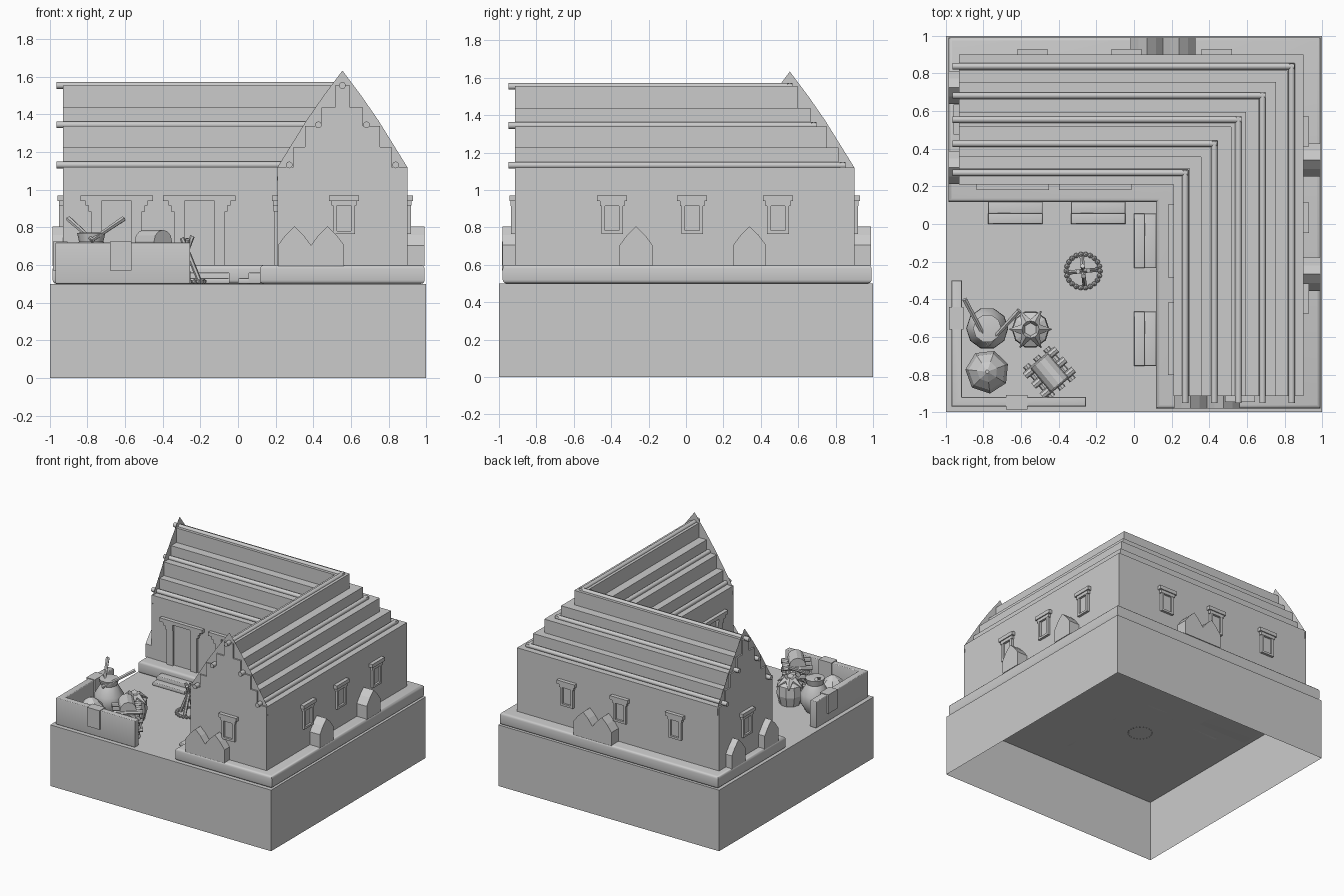
import bpy, bmesh, math, random
from mathutils import Matrix, Vector

random.seed(4)
if "Cube" in bpy.data.objects:
    bpy.data.objects.remove(bpy.data.objects["Cube"])

clay = bpy.data.materials.new("plain_grey_clay")
clay.use_nodes = True
clay.diffuse_color = (0.6, 0.6, 0.6, 1)
clay.node_tree.nodes["Principled BSDF"].inputs["Base Color"].default_value = (0.6, 0.6, 0.6, 1)


def finish(name, bm, loc=(0, 0, 0), turn=0, smooth=False):
    mesh = bpy.data.meshes.new(name)
    bmesh.ops.recalc_face_normals(bm, faces=bm.faces)
    bm.to_mesh(mesh)
    bm.free()
    mesh.materials.append(clay)
    ob = bpy.data.objects.new(name, mesh)
    bpy.context.collection.objects.link(ob)
    ob.location = loc
    ob.rotation_euler.z = math.radians(turn)
    if smooth:
        bpy.ops.object.select_all(action="DESELECT")
        ob.select_set(True)
        bpy.context.view_layer.objects.active = ob
        bpy.ops.object.shade_smooth_by_angle(angle=math.radians(40))


def box(bm, x0, x1, y0, y1, z0, z1):
    m = Matrix.Translation(((x0 + x1) / 2, (y0 + y1) / 2, (z0 + z1) / 2))
    bmesh.ops.create_cube(bm, size=1, matrix=m @ Matrix.Diagonal((x1 - x0, y1 - y0, z1 - z0, 1)))


def rod(bm, a, b, r0, r1=None, sides=10):
    a, b = Vector(a), Vector(b)
    d = b - a
    m = Matrix.Translation((a + b) / 2) @ d.to_track_quat("Z", "Y").to_matrix().to_4x4()
    bmesh.ops.create_cone(bm, cap_ends=True, segments=sides, radius1=r0,
                          radius2=r0 if r1 is None else r1, depth=d.length, matrix=m)


def prism(bm, points, push):
    face = bm.faces.new([bm.verts.new(p) for p in points])
    new = bmesh.ops.extrude_face_region(bm, geom=[face])["geom"]
    bmesh.ops.translate(bm, vec=push, verts=[v for v in new if isinstance(v, bmesh.types.BMVert)])


def round_level_edges(bm, width):
    # Rounds only the horizontal rims, so corners stay square in plan
    bmesh.ops.recalc_face_normals(bm, faces=bm.faces)
    level = [e for e in bm.edges if abs(e.verts[0].co.z - e.verts[1].co.z) < 1e-5]
    bmesh.ops.bevel(bm, geom=level, offset=width, segments=3, profile=0.5, affect="EDGES")


def lathe(bm, profile, sides):
    rings = [[bm.verts.new((r * math.cos(k * math.tau / sides), r * math.sin(k * math.tau / sides), z))
              for k in range(sides)] for r, z in profile]
    for low, high in zip(rings, rings[1:]):
        for k in range(sides):
            n = (k + 1) % sides
            bm.faces.new((low[k], low[n], high[n], high[k]))
    bm.faces.new(rings[0])
    bm.faces.new(rings[-1])


# Both wings share one ridge centre line; each L layer is a band around it
RIDGE = 0.555
WEST, SOUTH = -0.93, -0.915


def l_layer(bm, half, z0, z1, west=WEST, south=SOUTH):
    a, b = RIDGE - half, RIDGE + half
    outline = [(west, a), (a, a), (a, south), (b, south), (b, b), (west, b)]
    prism(bm, [(x, y, z0) for x, y in outline], (0, 0, z1 - z0))


# Hollow ground block, open underneath, and the plinth on it
bm = bmesh.new()
box(bm, -1, 1, -1, 1, 0, 0.5)
underside = min(bm.faces, key=lambda f: f.calc_center_median().z)
bmesh.ops.delete(bm, geom=[underside], context="FACES_ONLY")
finish("ground_block", bm)
bm = bmesh.new()
l_layer(bm, 0.437, 0.5, 0.6, -0.985, -0.98)
round_level_edges(bm, 0.02)
finish("plinth", bm, smooth=True)

# Walls and stepped roof
for name, half, z0, z1 in [("walls", 0.345, 0.59, 1.12), ("lower_roof_tier", 0.26, 1.12, 1.227),
                           ("middle_roof_tier", 0.2, 1.227, 1.338), ("upper_roof_tier", 0.11, 1.338, 1.437),
                           ("ridge_roof_tier", 0.04, 1.437, 1.555)]:
    bm = bmesh.new()
    l_layer(bm, half, z0, z1)
    finish(name, bm)

# Round roof poles that follow the bend of the house
for i, (d, z) in enumerate([(-0.283, 1.132), (-0.128, 1.345), (0, 1.554), (0.128, 1.345), (0.283, 1.132)]):
    bm = bmesh.new()
    c = RIDGE + d
    rod(bm, (-0.965, c, z), (c + 0.015, c, z), 0.018)
    rod(bm, (c, -0.95, z), (c, c + 0.015, z), 0.018)
    finish(f"roof_pole_{i + 1}", bm, smooth=True)

# Paper-thin pointed gable sheets just behind the stepped ends
half_gable = [(0.347, 1.05), (0.345, 1.12), (0.19, 1.37), (0.1, 1.5)]
gable = [(-u, z) for u, z in half_gable] + [(0, 1.633)] + half_gable[::-1]
bm = bmesh.new()
bm.faces.new([bm.verts.new((RIDGE + u, SOUTH + 0.012, z)) for u, z in gable])
finish("front_gable_sheet", bm)
bm = bmesh.new()
bm.faces.new([bm.verts.new((WEST + 0.012, RIDGE + u, z)) for u, z in gable])
finish("side_gable_sheet", bm)


# Windows and doors: lintel, corbels and jambs on a shallow panel
def window(name, x, y, turn):
    bm = bmesh.new()
    box(bm, -0.08, 0.08, -0.03, 0.01, 0.94, 0.97)
    box(bm, -0.066, 0.066, -0.022, 0.01, 0.915, 0.94)
    box(bm, -0.045, 0.045, -0.004, 0.01, 0.78, 0.93)
    box(bm, -0.058, 0.058, -0.02, 0.01, 0.765, 0.782)
    for s in (-1, 1):
        u = sorted((s * 0.038, s * 0.058))
        box(bm, *u, -0.02, 0.01, 0.78, 0.92)
    finish(name, bm, (x, y, 0), turn)


def door(name, x, y, turn, step_shift):
    bm = bmesh.new()
    box(bm, -0.193, 0.193, -0.03, 0.01, 0.94, 0.97)
    for s in (-1, 1):
        for inner, outer, depth, z0, z1 in [(0.08, 0.165, 0.025, 0.915, 0.94),
                                            (0.08, 0.15, 0.022, 0.885, 0.915),
                                            (0.08, 0.135, 0.018, 0.6, 0.885)]:
            box(bm, *sorted((s * inner, s * outer)), -depth, 0.01, z0, z1)
    finish(name, bm, (x, y, 0), turn)
    # Two rounded steps from the yard up to the plinth
    bm = bmesh.new()
    c = step_shift
    box(bm, c - 0.145, c + 0.145, -0.155, -0.09, 0.5, 0.56)
    box(bm, c - 0.145, c + 0.145, -0.21, -0.15, 0.5, 0.53)
    round_level_edges(bm, 0.008)
    finish(name + "_steps", bm, (x, y, 0), turn, smooth=True)


INNER, OUTER = RIDGE - 0.345, RIDGE + 0.345
window("front_window", RIDGE + 0.008, SOUTH, 0)
window("west_window", WEST, RIDGE, -90)
for i, (e, b) in enumerate(zip((-0.395, 0.033, 0.492), (-0.54, -0.04, 0.44))):
    window(f"east_window_{i + 1}", OUTER, e, 90)
    window(f"back_window_{i + 1}", b, OUTER, 180)
for i, (n, e) in enumerate(zip((-0.645, -0.205), (-0.09, -0.61))):
    door(f"north_yard_door_{i + 1}", n, INNER, 0, 0.015)
    door(f"east_yard_door_{i + 1}", INNER, e, -90, 0)

# Pointed-arch buttresses standing on the plinth against the outer walls
half_arch = [(0.088, 0), (0.088, 0.11), (0.047, 0.165)]
arch = [(-u, z) for u, z in half_arch] + [(0, 0.21)] + half_arch[::-1]
for i, (x, y, turn) in enumerate([(0.3, -0.88, 0), (0.476, -0.88, 0), (0.89, -0.267, 90), (0.89, 0.34, 90),
                                  (0.07, 0.89, 180), (0.24, 0.89, 180), (-0.885, 0.725, -90),
                                  (-0.885, 0.3, -90)]):
    bm = bmesh.new()
    prism(bm, [(u, 0, z) for u, z in arch], (0, -0.1, 0))
    finish(f"arched_buttress_{i + 1}", bm, (x, y, 0.595), turn)

# Low yard wall with two patched blocks
bm = bmesh.new()
prism(bm, [(x, y, 0.5) for x, y in [(-0.97, -0.97), (-0.255, -0.97), (-0.255, -0.92), (-0.915, -0.92),
                                    (-0.915, -0.3), (-0.97, -0.3)]], (0, 0, 0.22))
round_level_edges(bm, 0.008)
finish("yard_wall", bm, smooth=True)
bm = bmesh.new()
box(bm, -0.68, -0.565, -0.985, -0.91, 0.57, 0.725)
box(bm, -0.982, -0.905, -0.56, -0.44, 0.57, 0.725)
finish("yard_wall_blocks", bm)

# Fire pit: stone ring and leaning sticks
bm = bmesh.new()
for k in range(22):
    a = k * math.tau / 22
    m = Matrix.Translation((0.09 * math.cos(a), 0.09 * math.sin(a), 0.512))
    bmesh.ops.create_icosphere(bm, subdivisions=1, radius=0.015, matrix=m)
finish("fire_ring", bm, (-0.27, -0.25, 0))
bm = bmesh.new()
for k in range(4):
    a = k * math.tau / 4 + 0.1
    foot = Vector((0.07 * math.cos(a), 0.07 * math.sin(a), 0.505))
    rod(bm, foot, (-foot.x * 0.4, -foot.y * 0.4, 0.73 + random.random() * 0.06), 0.013, sides=6)
finish("fire_sticks", bm, (-0.27, -0.25, 0))

# Big jar with two stirring paddles
bm = bmesh.new()
lathe(bm, [(0.07, 0), (0.112, 0.07), (0.11, 0.15), (0.065, 0.225), (0.075, 0.27), (0.06, 0.272)], 10)
finish("big_jar", bm, (-0.78, -0.555, 0.5), smooth=True)
bm = bmesh.new()
rod(bm, (-0.77, -0.645, 0.73), (-0.9, -0.4, 0.845), 0.01, 0.015, 6)
rod(bm, (-0.78, -0.645, 0.73), (-0.61, -0.46, 0.845), 0.01, 0.015, 6)
finish("jar_paddles", bm)

# Basket filled with broad pointed leaves
bm = bmesh.new()
lathe(bm, [(0.08, 0), (0.1, 0.08), (0.095, 0.16), (0.04, 0.19)], 10)
for k in range(6):
    a = k * math.tau / 6
    rod(bm, (0.03 * math.cos(a), 0.03 * math.sin(a), 0.19),
        (0.112 * math.cos(a), 0.112 * math.sin(a), 0.15), 0.035, 0.003, 6)
finish("leaf_basket", bm, (-0.55, -0.56, 0.5))

# Tied sack with a gathered ridge
bm = bmesh.new()
lathe(bm, [(0.1, 0), (0.117, 0.06), (0.1, 0.13), (0.055, 0.175), (0.01, 0.205)], 7)
finish("tied_sack", bm, (-0.78, -0.785, 0.5), 20)

# Firewood stack: crossed layers of short logs under one thick log
bm = bmesh.new()
for layer in range(6):
    z = 0.52 + layer * 0.036
    for k in (-0.07, 0, 0.07):
        a, b = ((-0.11, k, z), (0.11, k, z)) if layer % 2 else ((k, -0.11, z), (k, 0.11, z))
        rod(bm, a, b, 0.02, sides=8)
rod(bm, (0, -0.08, 0.725), (0, 0.08, 0.725), 0.062, sides=12)
finish("firewood_stack", bm, (-0.45, -0.79, 0), 40)
